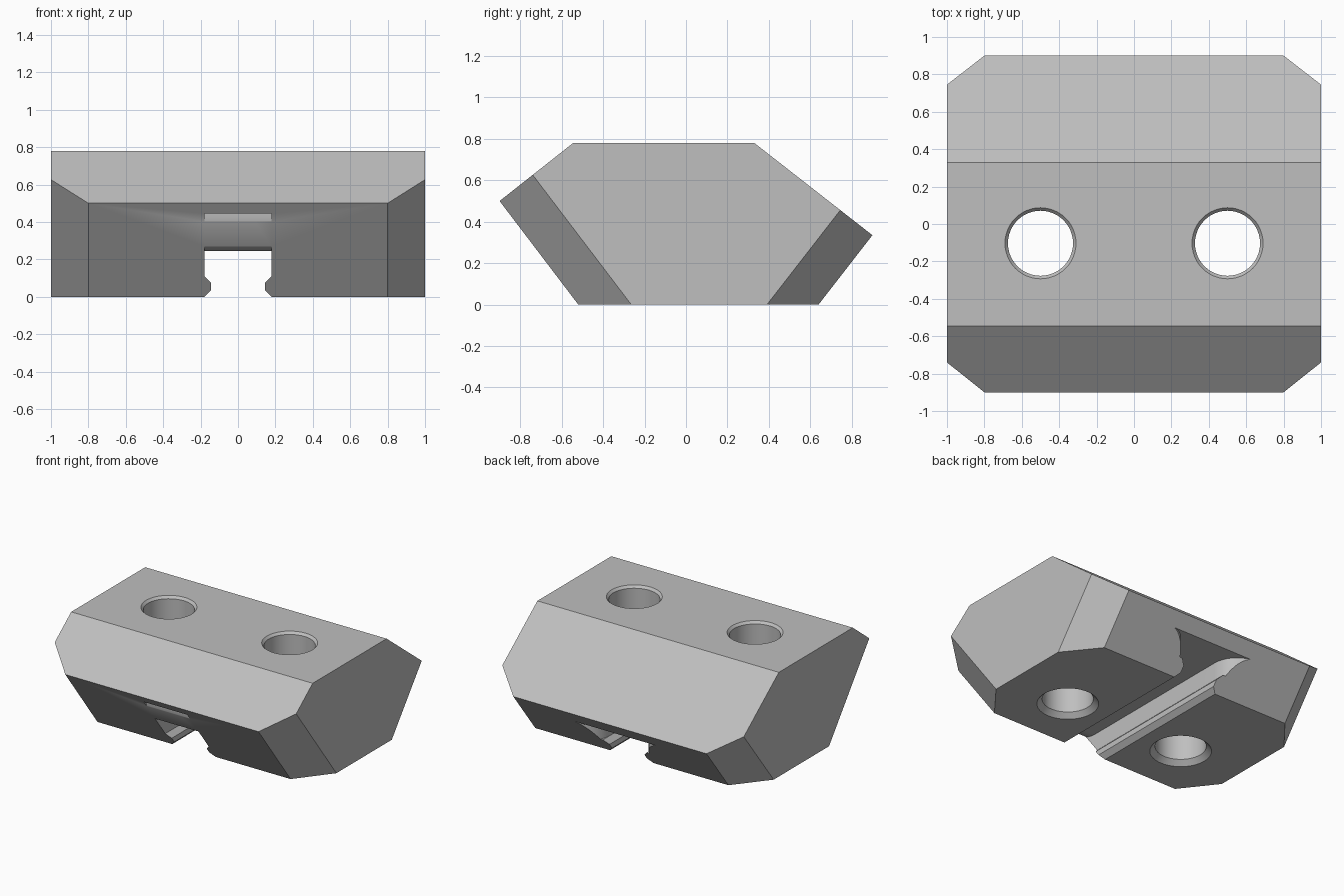
import bpy, bmesh, math
from mathutils import Vector

cube = bpy.data.objects.get("Cube")
if cube:
    bpy.data.objects.remove(cube, do_unlink=True)

gray = bpy.data.materials.new("light_gray")
gray.use_nodes = True
color = (0.52, 0.52, 0.52, 1)
gray.diffuse_color = color
gray.node_tree.nodes["Principled BSDF"].inputs["Base Color"].default_value = color


def make_object(name, bm):
    bmesh.ops.recalc_face_normals(bm, faces=bm.faces)
    mesh = bpy.data.meshes.new(name)
    bm.to_mesh(mesh)
    bm.free()
    mesh.materials.append(gray)
    obj = bpy.data.objects.new(name, mesh)
    bpy.context.collection.objects.link(obj)
    return obj


def prism(points, axis, start, end):
    """Extrude a closed 2D outline along one axis."""
    bm = bmesh.new()
    verts = []
    for a, b in points:
        co = [a, b]
        co.insert(axis, start)
        verts.append(bm.verts.new(co))
    face = bm.faces.new(verts)
    extruded = bmesh.ops.extrude_face_region(bm, geom=[face])["geom"]
    move = Vector((0, 0, 0))
    move[axis] = end - start
    bmesh.ops.translate(bm, vec=move, verts=[g for g in extruded if isinstance(g, bmesh.types.BMVert)])
    return bm


def mirrored(half):
    return half + [(-a, b) for a, b in reversed(half)]


def cut(target, cutter):
    mod = target.modifiers.new(cutter.name, 'BOOLEAN')
    mod.operation = 'DIFFERENCE'
    mod.solver = 'EXACT'
    mod.object = cutter
    bpy.context.view_layer.objects.active = target
    bpy.ops.object.modifier_apply(modifier=mod.name)
    bpy.data.objects.remove(cutter, do_unlink=True)


# Body: six-sided section running left to right
side = [(-0.52, 0), (-0.9, 0.5), (-0.545, 0.78), (0.33, 0.78), (0.9, 0.335), (0.64, 0)]
bm = prism(side, 0, -1, 1)

# Chamfer the four end corners parallel to the sloping lower faces
for tip, foot, on_slope in ((side[1], side[0], (-0.74, 0.626)), (side[4], side[5], (0.745, 0.456))):
    for s in (1, -1):
        point = Vector((0.8 * s, *tip))
        normal = (Vector((0.8 * s, *foot)) - point).cross(Vector((s, *on_slope)) - point)
        if normal.x * s < 0:
            normal.negate()
        bmesh.ops.bisect_plane(bm, geom=bm.verts[:] + bm.edges[:] + bm.faces[:], dist=1e-5,
                               plane_co=point, plane_no=normal, clear_outer=True)
        bmesh.ops.holes_fill(bm, edges=[e for e in bm.edges if e.is_boundary])
body = make_object("clamp_block", bm)

# Bottom channel with a small retaining lip on each wall
lip = [(0.2, -0.02), (0.145, 0.035), (0.145, 0.075), (0.18, 0.11), (0.18, 0.245)]
cut(body, make_object("channel", prism(mirrored(lip), 1, -1.2, 1.2)))

# Rounded arcs for the two channel mouths
R, STEPS = 0.2, 16
arc = [(R * (1 - math.cos(t)), R * math.sin(t))
       for t in (math.pi / 2 * i / STEPS for i in range(STEPS + 1))]

# Back mouth flares sideways above the lips
flare = [(0.18, 0.4)] + [(0.18 + a, 0.635 + b) for a, b in arc] + [(0.38, 1.1)]
cut(body, make_object("back_flare", prism(mirrored(flare), 2, 0.11, 0.245)))

# Front mouth curves upward
roof = [(-0.4, 0.15), (-0.4, 0.245)] + [(-0.63 - b, 0.245 + a) for a, b in arc]
roof += [(-1.1, 0.445), (-1.1, 0.15)]
cut(body, make_object("front_flare", prism(roof, 0, -0.18, 0.18)))

# Bolt holes with chamfered rims, made as stacked rings
rings = [(-0.05, 0.21), (0, 0.21), (0.036, 0.174), (0.762, 0.174), (0.78, 0.19), (0.83, 0.19)]
SIDES = 48
for x in (-0.5, 0.5):
    bm = bmesh.new()
    loops = []
    for z, r in rings:
        angles = [math.tau * i / SIDES for i in range(SIDES)]
        loops.append([bm.verts.new((x + r * math.cos(t), -0.103 + r * math.sin(t), z)) for t in angles])
    for low, high in zip(loops, loops[1:]):
        for i in range(SIDES):
            j = (i + 1) % SIDES
            bm.faces.new((low[i], low[j], high[j], high[i]))
    bm.faces.new(loops[0])
    bm.faces.new(loops[-1])
    cut(body, make_object("bolt_hole", bm))

# Smooth the curved walls, keep the edges crisp
bpy.ops.object.select_all(action='DESELECT')
body.select_set(True)
bpy.context.view_layer.objects.active = body
bpy.ops.object.shade_smooth_by_angle(angle=math.radians(25))
